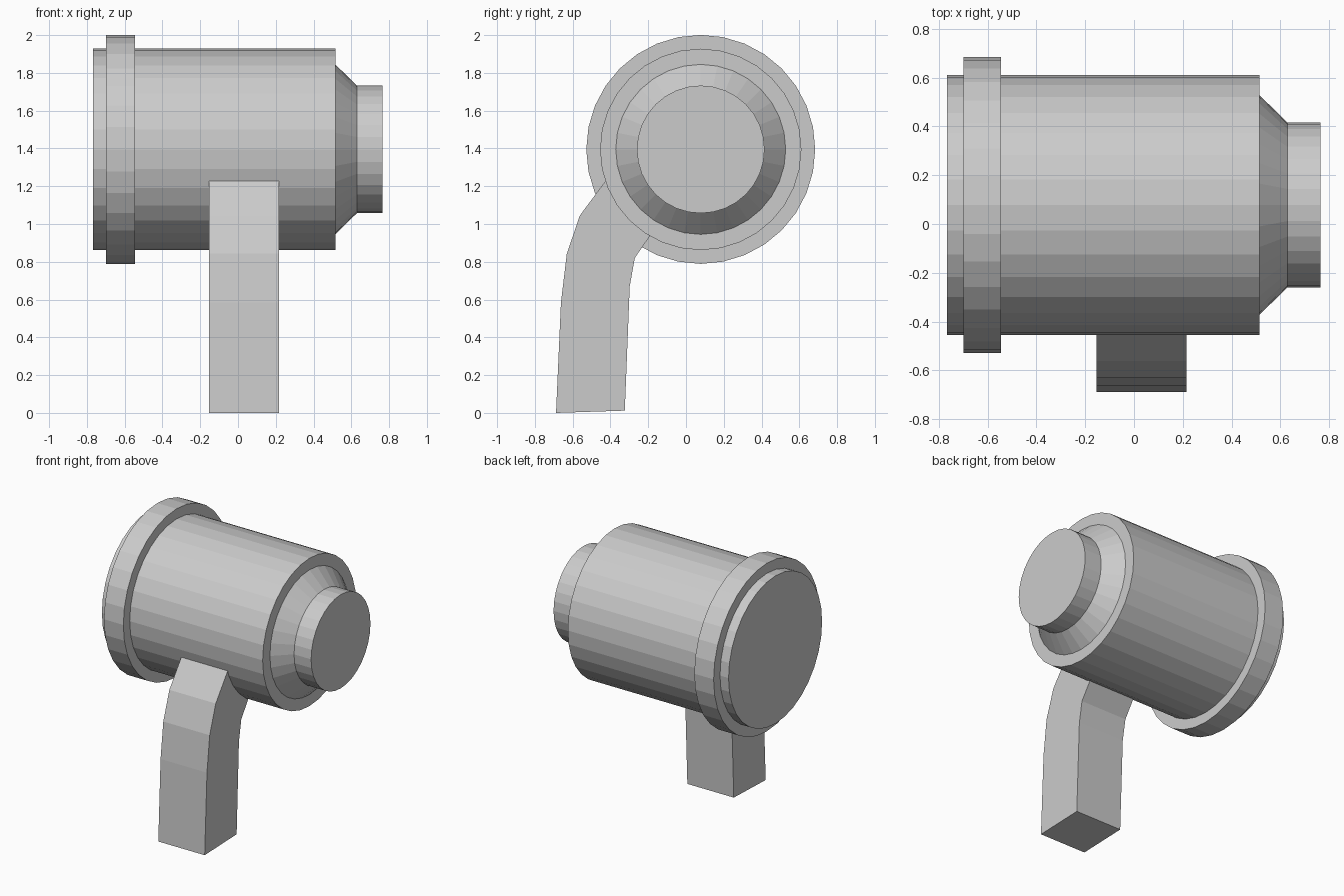
import bpy, bmesh
from math import cos, sin, pi

if "Cube" in bpy.data.objects:
    bpy.data.objects.remove(bpy.data.objects["Cube"])

AXIS_Y, AXIS_Z, SIDES = 0.078, 1.395, 32


def finish(name, bm):
    bmesh.ops.recalc_face_normals(bm, faces=bm.faces[:])
    mesh = bpy.data.meshes.new(name)
    bm.to_mesh(mesh)
    bm.free()
    obj = bpy.data.objects.new(name, mesh)
    bpy.context.collection.objects.link(obj)
    return obj


def turned(name, profile):
    """Closed solid of revolution about the x axis from (x, radius) points."""
    bm = bmesh.new()
    rings = []
    for x, r in profile:
        angles = [2 * pi * i / SIDES for i in range(SIDES)]
        rings.append([bm.verts.new((x, AXIS_Y + r * sin(a), AXIS_Z + r * cos(a)))
                      for a in angles])
    for a, b in zip(rings, rings[1:]):
        for i in range(SIDES):
            j = (i + 1) % SIDES
            bm.faces.new((a[i], a[j], b[j], b[i]))
    bm.faces.new(rings[0])
    bm.faces.new(rings[-1])
    return finish(name, bm)


# Barrel with rear collar, tapered shoulder and nozzle
turned("barrel", [
    (-0.767, 0.533), (-0.699, 0.533), (-0.699, 0.606), (-0.545, 0.606),
    (-0.545, 0.533), (0.515, 0.533), (0.515, 0.45), (0.629, 0.338), (0.765, 0.338)])

# Curved handle: paired outer and inner (y, z) points, bottom to top
outer = [(-0.688, 0.0), (-0.662, 0.585), (-0.631, 0.843), (-0.562, 1.045), (-0.38, 1.29)]
inner = [(-0.324, 0.012), (-0.298, 0.67), (-0.271, 0.82), (-0.193, 0.934), (-0.14, 1.012)]
bm = bmesh.new()
sections = [[bm.verts.new((x, y, z)) for x, (y, z) in
             ((-0.154, o), (0.216, o), (0.216, i), (-0.154, i))]
            for o, i in zip(outer, inner)]
for a, b in zip(sections, sections[1:]):
    for k in range(4):
        n = (k + 1) % 4
        bm.faces.new((a[k], a[n], b[n], b[k]))
bm.faces.new(sections[0])
bm.faces.new(sections[-1])
finish("handle", bm)
